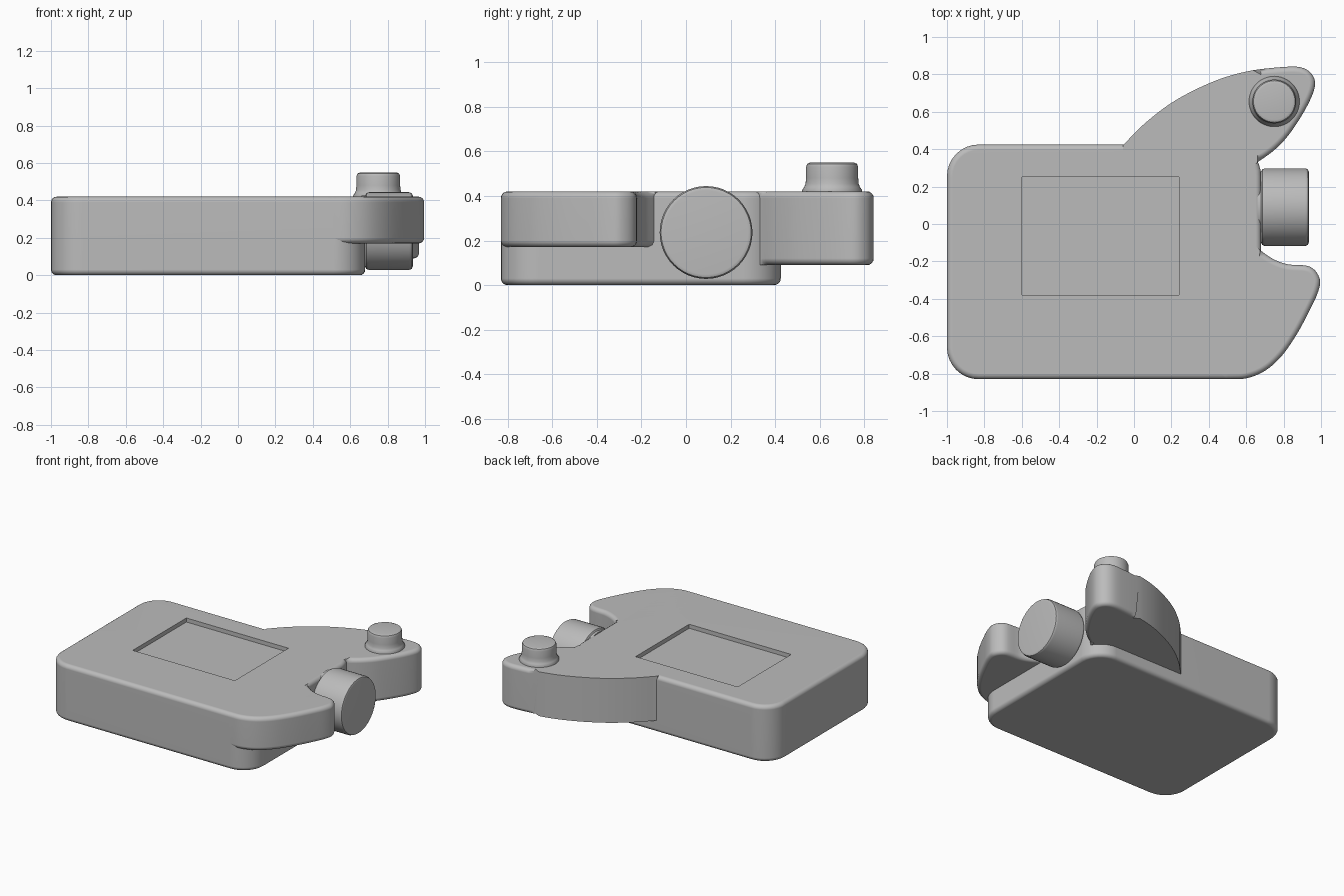
import bpy, bmesh, math
from mathutils import Vector, Matrix

cube = bpy.data.objects.get("Cube")
if cube:
    bpy.data.objects.remove(cube, do_unlink=True)

grey = bpy.data.materials.new("light_grey")
grey.use_nodes = True
COLOUR = (0.5, 0.5, 0.5, 1)
grey.diffuse_color = COLOUR
grey.node_tree.nodes["Principled BSDF"].inputs["Base Color"].default_value = COLOUR

TOP = 0.42
ROUND = 0.03


def make_object(name, bm):
    bmesh.ops.recalc_face_normals(bm, faces=bm.faces)
    mesh = bpy.data.meshes.new(name)
    bm.to_mesh(mesh)
    bm.free()
    mesh.materials.append(grey)
    obj = bpy.data.objects.new(name, mesh)
    bpy.context.collection.objects.link(obj)
    return obj


def finish(obj):
    bpy.ops.object.select_all(action="DESELECT")
    obj.select_set(True)
    bpy.context.view_layer.objects.active = obj
    bpy.ops.object.shade_smooth_by_angle(angle=math.radians(40))
    normals = obj.modifiers.new("flat_tops", "WEIGHTED_NORMAL")
    normals.keep_sharp = True


def spline(points, steps=5):
    """Smooth curve through all the points."""
    p = [Vector(q) for q in points]
    p = [p[0] * 2 - p[1]] + p + [p[-1] * 2 - p[-2]]
    out = []
    for a, b, c, d in zip(p, p[1:], p[2:], p[3:]):
        for i in range(steps):
            t = i / steps
            out.append((b * 2 + (c - a) * t + (a * 2 - b * 5 + c * 4 - d) * t**2
                        + (b * 3 - a - c * 3 + d) * t**3) / 2)
    return out + [p[-2]]


def rounded_rectangle(x0, x1, y0, y1, r, steps=8):
    corners = [(x1 - r, y1 - r), (x0 + r, y1 - r), (x0 + r, y0 + r), (x1 - r, y0 + r)]
    return [Vector((cx + r * math.cos(a), cy + r * math.sin(a)))
            for k, (cx, cy) in enumerate(corners)
            for a in [(k + i / steps) * math.pi / 2 for i in range(steps + 1)]]


def slab(name, outline, z0, z1, is_round=lambda a, b: True):
    """Extruded outline with chosen rim edges rounded."""
    bm = bmesh.new()
    base = bm.faces.new([bm.verts.new((p.x, p.y, z0)) for p in outline])
    top = bmesh.ops.extrude_face_region(bm, geom=[base], use_keep_orig=True)
    bmesh.ops.translate(bm, vec=(0, 0, z1 - z0),
                        verts=[v for v in top["geom"] if isinstance(v, bmesh.types.BMVert)])
    bmesh.ops.recalc_face_normals(bm, faces=bm.faces)
    rim = [e for e in bm.edges
           if abs(e.verts[0].co.z - e.verts[1].co.z) < 1e-5
           and is_round(e.verts[0].co, e.verts[1].co)]
    bmesh.ops.bevel(bm, geom=rim, offset=ROUND, segments=4, profile=0.5,
                    affect="EDGES", clamp_overlap=False)
    return make_object(name, bm)


def lathe(name, profile, matrix, steps=48):
    """Spin a (radius, height) profile about z, then place it."""
    bm = bmesh.new()
    verts = [bm.verts.new((r, 0, z)) for r, z in profile]
    edges = [bm.edges.new(pair) for pair in zip(verts, verts[1:])]
    bmesh.ops.spin(bm, geom=verts + edges, cent=(0, 0, 0), axis=(0, 0, 1),
                   angle=math.tau, steps=steps)
    bmesh.ops.remove_doubles(bm, verts=bm.verts, dist=1e-4)
    bm.transform(matrix)
    obj = make_object(name, bm)
    finish(obj)
    return obj


# Case with a recessed screen
case = slab("case", rounded_rectangle(-1, 0.68, -0.83, 0.425, 0.17), 0, TOP)
bm = bmesh.new()
bmesh.ops.create_cube(bm, size=1, matrix=Matrix.Translation((-0.18, -0.065, TOP + 0.02))
                      @ Matrix.Diagonal((0.84, 0.63, 0.1, 1)))
cutter = make_object("screen_cutter", bm)
cutter.hide_render = True
cut = case.modifiers.new("screen_recess", "BOOLEAN")
cut.operation = "DIFFERENCE"
cut.solver = "EXACT"
cut.object = cutter
bpy.context.view_layer.objects.active = case
bpy.ops.object.modifier_apply(modifier=cut.name)
bpy.data.objects.remove(cutter, do_unlink=True)
finish(case)

# Front fin: curved lip overhanging the front corner
front_edge = spline([(0.5, -0.83), (0.6, -0.825), (0.7, -0.785), (0.79, -0.705), (0.87, -0.59),
                     (0.94, -0.46), (0.985, -0.36), (0.992, -0.29), (0.94, -0.228),
                     (0.82, -0.215), (0.74, -0.185), (0.675, -0.14)])
inner = [Vector((0.6, -0.08)), Vector((0.4, -0.3)), Vector((0.42, -0.76))]
front_fin = slab("front_fin", front_edge + inner, 0.17, TOP,
                 lambda a, b: a.x > 0.49 and b.x > 0.49 and max(a.y, b.y) < -0.1)
finish(front_fin)

# Back fin: long arc with a crisp rim, rounded only around the tip
arc = spline([(-0.06, 0.42), (0.06, 0.54), (0.22, 0.66), (0.42, 0.76), (0.6, 0.815),
              (0.78, 0.838), (0.89, 0.838), (0.95, 0.802), (0.967, 0.735), (0.92, 0.62),
              (0.83, 0.48), (0.75, 0.395), (0.66, 0.33)])
inner = [Vector((0.6, 0.27)), Vector((-0.06, 0.32))]
back_fin = slab("back_fin", arc + inner, 0.09, TOP,
                lambda a, b: min(a.x, b.x) > 0.655 and min(a.y, b.y) > 0.32)
finish(back_fin)

# Push button with a flared foot
lathe("button", [(0, 0.38), (0.135, 0.38), (0.135, 0.425), (0.125, 0.44), (0.119, 0.455),
                 (0.117, 0.48), (0.117, 0.53), (0.111, 0.544), (0.097, 0.55), (0, 0.55)],
      Matrix.Translation((0.75, 0.655, 0)))

# Side dial, turned to point along x
lathe("side_dial", [(0, 0.66), (0.19, 0.66), (0.19, 0.68), (0.202, 0.686), (0.208, 0.70),
                    (0.208, 0.915), (0.202, 0.929), (0.188, 0.935), (0, 0.935)],
      Matrix.Translation((0, 0.09, 0.236)) @ Matrix.Rotation(math.pi / 2, 4, "Y"))
